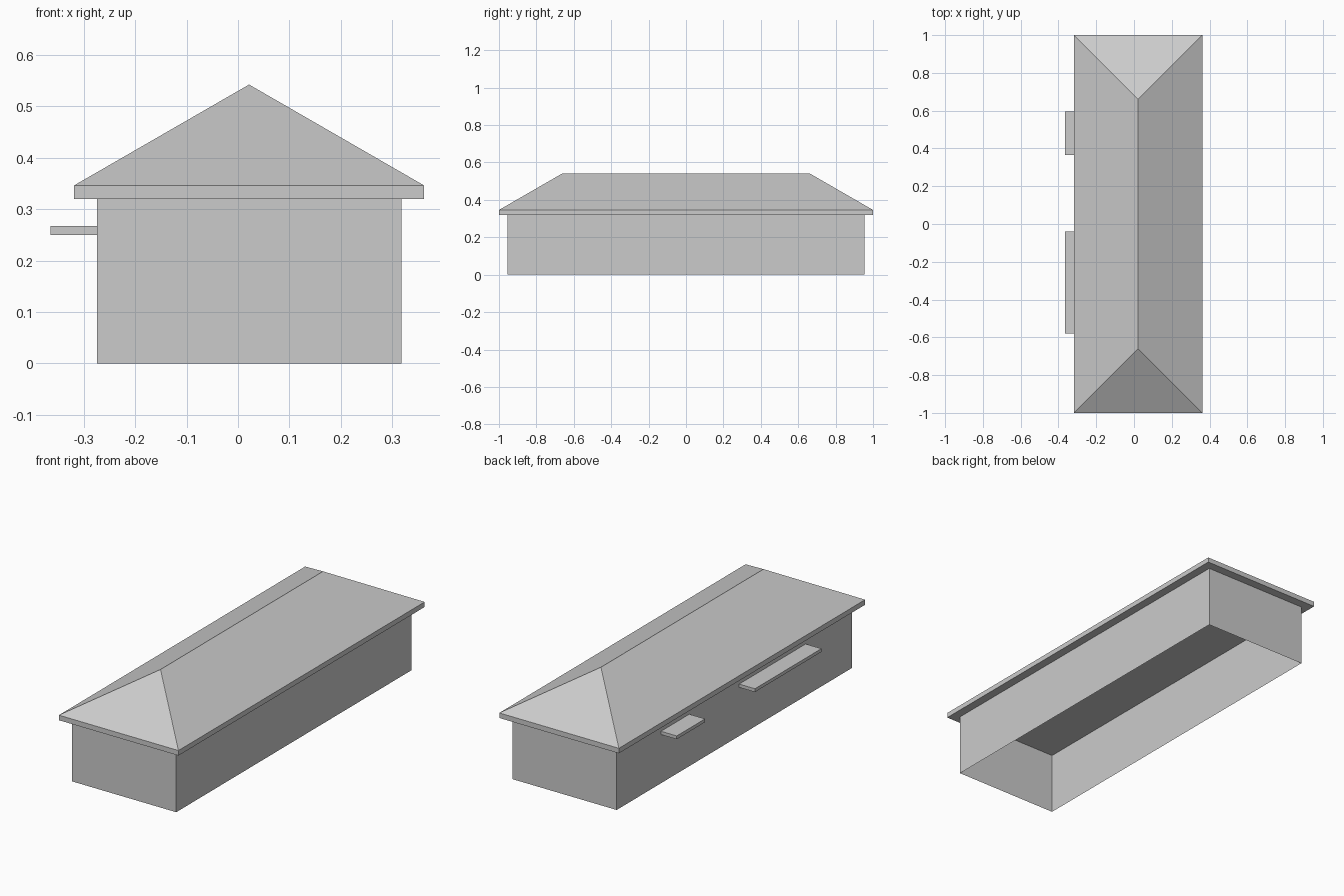
import bpy
import bmesh

default = bpy.data.objects.get("Cube")
if default:
    bpy.data.objects.remove(default, do_unlink=True)

# Single plain grey
GREY = (0.6, 0.6, 0.6, 1.0)
grey = bpy.data.materials.new("plain grey")
grey.use_nodes = True
grey.diffuse_color = GREY
grey.node_tree.nodes["Principled BSDF"].inputs["Base Color"].default_value = GREY

CENTRE = 0.0215   # building axis in x
EAVE = 0.32       # wall height
WALL_X, WALL_Y = 0.296, 0.955
ROOF_X, ROOF_Y = 0.34, 1.0


def finish(name, bm):
    bmesh.ops.recalc_face_normals(bm, faces=bm.faces)
    mesh = bpy.data.meshes.new(name)
    bm.to_mesh(mesh)
    bm.free()
    mesh.materials.append(grey)
    obj = bpy.data.objects.new(name, mesh)
    bpy.context.collection.objects.link(obj)
    return obj


def box(x0, x1, y0, y1, z0, z1):
    bm = bmesh.new()
    bmesh.ops.create_cube(bm, size=1)
    for v in bm.verts:
        v.co.x = x1 if v.co.x > 0 else x0
        v.co.y = y1 if v.co.y > 0 else y0
        v.co.z = z1 if v.co.z > 0 else z0
    bm.normal_update()
    return bm


# Walls: thin shell, open below and closed above by the roof slab
bm = box(CENTRE - WALL_X, CENTRE + WALL_X, -WALL_Y, WALL_Y, 0, EAVE)
caps = [f for f in bm.faces if abs(f.normal.z) > 0.9]
bmesh.ops.delete(bm, geom=caps, context="FACES")
finish("walls", bm)

# Hipped roof: fascia slab whose top is raised to a ridge
bm = box(CENTRE - ROOF_X, CENTRE + ROOF_X, -ROOF_Y, ROOF_Y, EAVE, 0.346)
top = max(bm.faces, key=lambda f: f.normal.z)
eaves = list(top.edges)
bmesh.ops.delete(bm, geom=[top], context="FACES_ONLY")
ridge = {s: bm.verts.new((CENTRE, s * 0.66, 0.542)) for s in (-1, 1)}
for edge in eaves:
    a, b = edge.verts
    if a.co.y * b.co.y > 0:      # hip end
        bm.faces.new((a, b, ridge[1 if a.co.y > 0 else -1]))
    else:                        # long slope
        bm.faces.new((a, b, ridge[1 if b.co.y > 0 else -1],
                      ridge[1 if a.co.y > 0 else -1]))
finish("hipped_roof", bm)

# Flat door canopies on the right side wall
for name, y0, y1 in (("long_canopy", -0.58, -0.04), ("short_canopy", 0.365, 0.595)):
    finish(name, box(-0.364, CENTRE - WALL_X, y0, y1, 0.25, 0.267))
